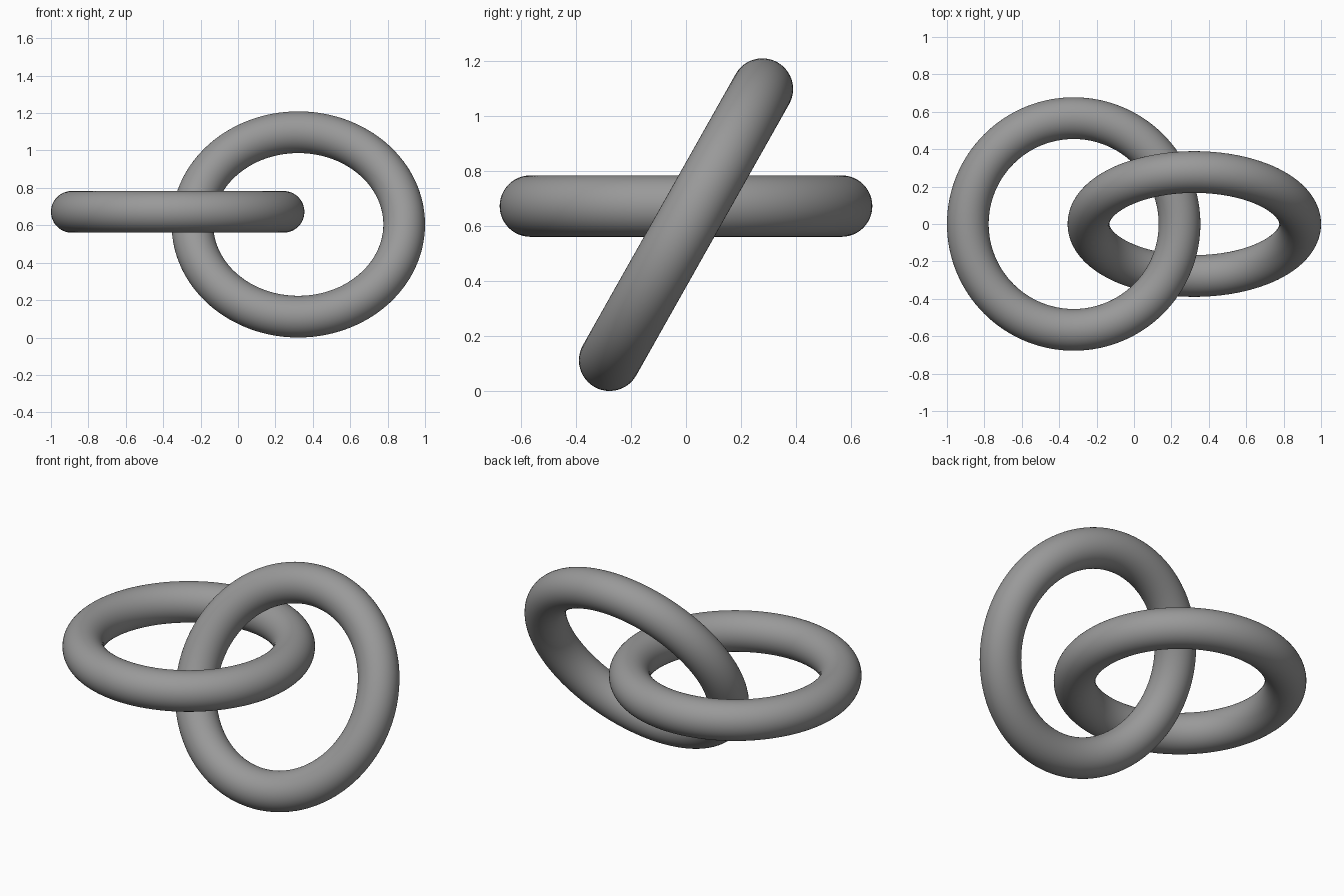
import bpy
import math

if "Cube" in bpy.data.objects:
    bpy.data.objects.remove(bpy.data.objects["Cube"])

MAJOR, MINOR = 0.566, 0.1115

grey = bpy.data.materials.new("mid grey")
grey.diffuse_color = (0.32, 0.32, 0.32, 1.0)
grey.use_nodes = True
grey.node_tree.nodes["Principled BSDF"].inputs["Base Color"].default_value = grey.diffuse_color


def ring(name, location, tilt):
    """Smooth round-section ring, tilted about the x axis."""
    bpy.ops.mesh.primitive_torus_add(
        major_radius=MAJOR, minor_radius=MINOR,
        major_segments=128, minor_segments=48,
        location=location, rotation=(tilt, 0, 0))
    obj = bpy.context.object
    obj.name = name
    obj.data.materials.append(grey)
    bpy.ops.object.shade_smooth()
    return obj


tilt = math.radians(60.6)
offset = 1.0 - MAJOR - MINOR
ground_height = MAJOR * math.sin(tilt) + MINOR

# Level link on the left
ring("flat_ring", (-offset, 0, 0.672), 0)
# Leaning link on the right, resting on the ground
ring("tilted_ring", (offset, 0, ground_height), tilt)
